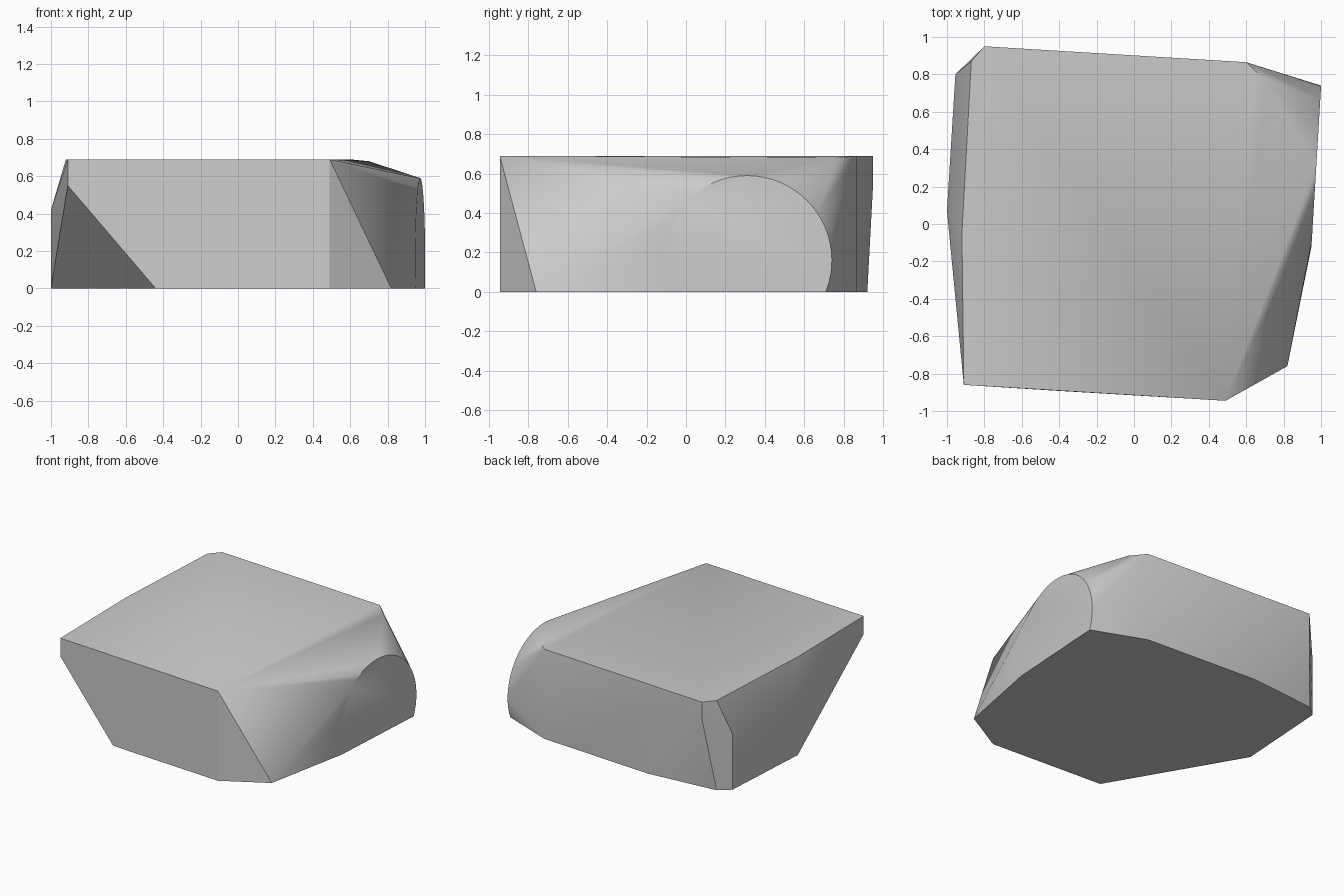
import bpy, bmesh, math

cube = bpy.data.objects.get("Cube")
if cube:
    bpy.data.objects.remove(cube, do_unlink=True)

H = 0.69  # block height

# One plain grey for the whole block
grey = bpy.data.materials.new("plain_grey")
grey.use_nodes = True
colour = (0.6, 0.6, 0.6, 1)
grey.diffuse_color = colour
grey.node_tree.nodes["Principled BSDF"].inputs["Base Color"].default_value = colour

# Corners as (x, y, heights): upright edges list both their ends
corners = [
    (-0.91, -0.86, (0.55, H)),     # front, -x corner
    (-0.44, -0.89, (0,)),          # front undercut
    (0.49, -0.945, (0, H)),        # front, +x corner
    (0.82, -0.76, (0,)),           # front foot
    (0.6, 0.865, (0, H)),          # back, +x corner
    (0.7, 0.77, (0.68,)),          # top shoulder
    (-0.33, 0.92, (0,)),           # back undercut
    (-0.8, 0.95, (0.56, H)),       # back, -x corner
    (-0.87, 0.87, (0, H)),
    (-0.955, 0.80, (0, 0.43)),
    (-1.0, 0.07, (0, 0.42)),       # -x side bulge
    (-0.92, -0.05, (H,)),
]
points = [(x, y, z) for x, y, heights in corners for z in heights]

# Round upright disc on the +x side, cut off by the ground
steps, radius, disc_y, disc_z = 40, 0.43, 0.31, 0.16
dip = math.asin(disc_z / radius)
for i in range(steps + 1):
    a = -dip + (math.pi + 2 * dip) * i / steps
    y = disc_y + radius * math.cos(a)
    points.append((0.956 + 0.06 * y, y, max(0, disc_z + radius * math.sin(a))))

# Stretch a skin over all the points
bm = bmesh.new()
for p in points:
    bm.verts.new(p)
hull = bmesh.ops.convex_hull(bm, input=bm.verts)
loose = {v for v in hull["geom_interior"] + hull["geom_unused"]
         if isinstance(v, bmesh.types.BMVert) and not v.link_faces}
bmesh.ops.delete(bm, geom=list(loose), context="VERTS")
bmesh.ops.dissolve_limit(bm, angle_limit=math.radians(0.5), verts=bm.verts, edges=bm.edges)
bmesh.ops.recalc_face_normals(bm, faces=bm.faces)

mesh = bpy.data.meshes.new("faceted_block")
bm.to_mesh(mesh)
bm.free()
mesh.materials.append(grey)
block = bpy.data.objects.new("faceted_block", mesh)
bpy.context.collection.objects.link(block)

# Soft shading with sharp corners kept
bpy.ops.object.select_all(action="DESELECT")
block.select_set(True)
bpy.context.view_layer.objects.active = block
bpy.ops.object.shade_smooth_by_angle(angle=math.radians(30))
